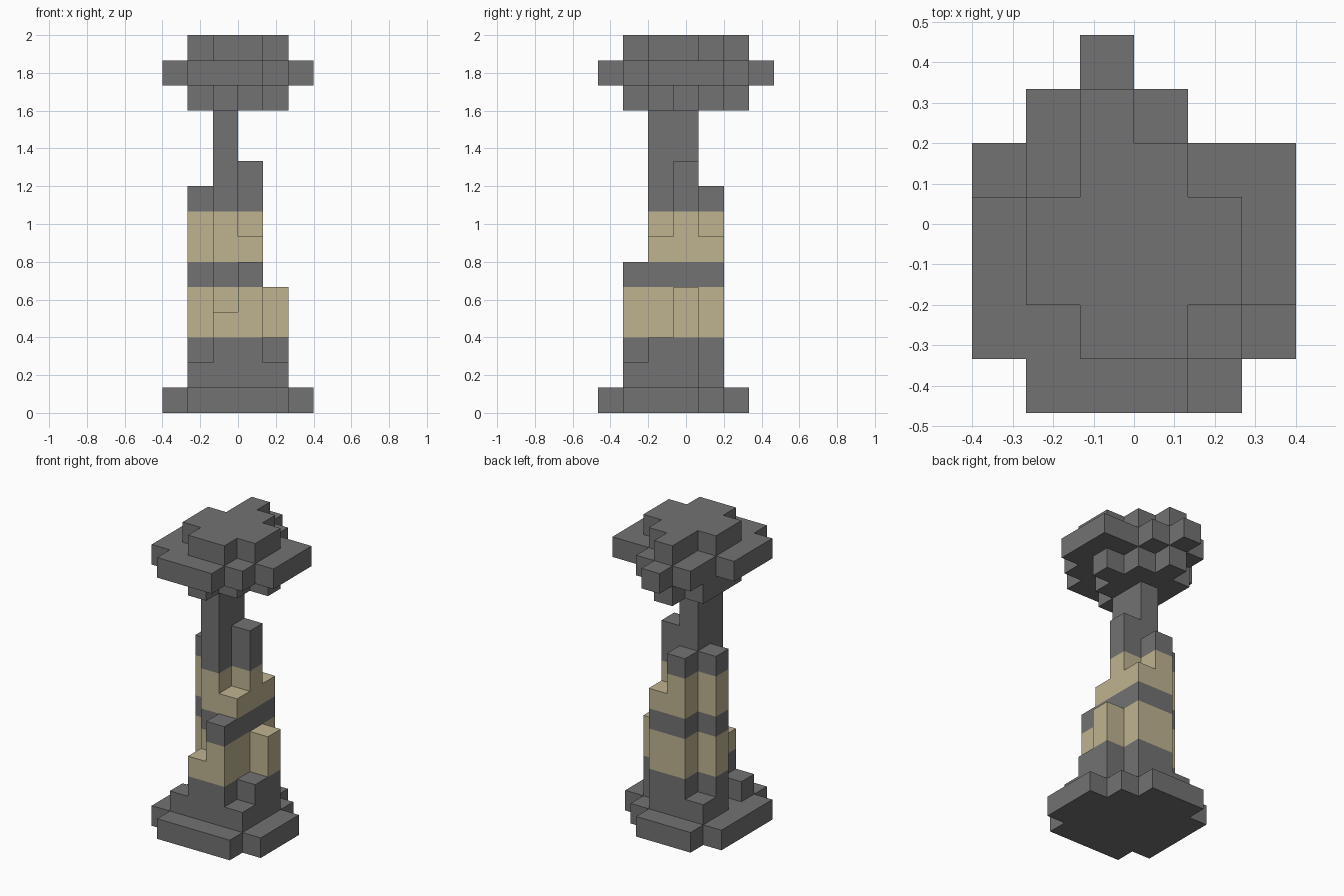
import bpy
import bmesh
from mathutils import Vector

cube = bpy.data.objects.get("Cube")
if cube:
    bpy.data.objects.remove(cube, do_unlink=True)

CELL = 2 / 15  # edge of one block


def make_material(name, rgb):
    mat = bpy.data.materials.new(name)
    mat.use_nodes = True
    colour = (*rgb, 1)
    mat.diffuse_color = colour
    mat.node_tree.nodes["Principled BSDF"].inputs["Base Color"].default_value = colour
    return mat


stone = make_material("stone_grey", (0.17, 0.17, 0.17))
sand = make_material("sand_tan", (0.52, 0.45, 0.28))

TAN_LAYERS = {3, 4, 6, 7}
AXES = [Vector(v) for v in ((1, 0, 0), (0, 1, 0), (0, 0, 1))]


def build_blocks(name, cells):
    """Join cells (column, row, layer) into one shell with merged flat faces."""
    bm = bmesh.new()
    for cell in cells:
        centre = Vector(cell) + Vector((-2.5, -3, 0.5))
        for i in range(3):
            for sign in (1, -1):
                n = AXES[i] * sign
                if tuple(int(c + d) for c, d in zip(cell, n)) in cells:
                    continue
                u, v = AXES[(i + 1) % 3], AXES[(i + 2) % 3] * sign
                corners = [(-1, -1), (1, -1), (1, 1), (-1, 1)]
                verts = [bm.verts.new((centre + (n + u * a + v * b) / 2) * CELL)
                         for a, b in corners]
                face = bm.faces.new(verts)
                face.material_index = int(cell[2] in TAN_LAYERS)
    bmesh.ops.remove_doubles(bm, verts=bm.verts, dist=CELL / 100)
    bmesh.ops.dissolve_limit(bm, angle_limit=0.01, verts=bm.verts, edges=bm.edges,
                             delimit={'MATERIAL'})
    mesh = bpy.data.meshes.new(name)
    bm.to_mesh(mesh)
    bm.free()
    mesh.materials.append(stone)
    mesh.materials.append(sand)
    obj = bpy.data.objects.new(name, mesh)
    bpy.context.collection.objects.link(obj)
    return obj


def slab(layer, spans):
    """One layer from {row: (first column, last column)}."""
    return {(c, r, layer) for r, (a, b) in spans.items() for c in range(a, b + 1)}


# Wide foot
build_blocks("base", slab(0, {0: (1, 4), 1: (0, 5), 2: (0, 5), 3: (0, 5),
                              4: (0, 4), 5: (1, 3)}))

# Ragged banded shaft: (column, row) -> top layer
heights = {
    (1, 1): 2, (2, 1): 4, (3, 1): 6, (4, 1): 2,
    (2, 2): 12, (3, 2): 7, (4, 2): 3,
    (1, 3): 9, (2, 3): 12, (3, 3): 10, (4, 3): 5,
    (1, 4): 2, (2, 4): 9, (3, 4): 7,
}
build_blocks("shaft", {(c, r, z) for (c, r), top in heights.items()
                       for z in range(1, top)})

# Three-layer head
under = slab(12, {1: (2, 2), 2: (1, 3), 3: (1, 4), 4: (1, 3), 5: (2, 2)})
brim = slab(13, {0: (1, 3), 1: (0, 4), 2: (0, 5), 3: (0, 5),
                 4: (1, 5), 5: (1, 3), 6: (2, 2)})
cap = slab(14, {1: (2, 3), 2: (1, 4), 3: (1, 4), 4: (2, 3), 5: (2, 2)})
build_blocks("head", under | brim | cap)
